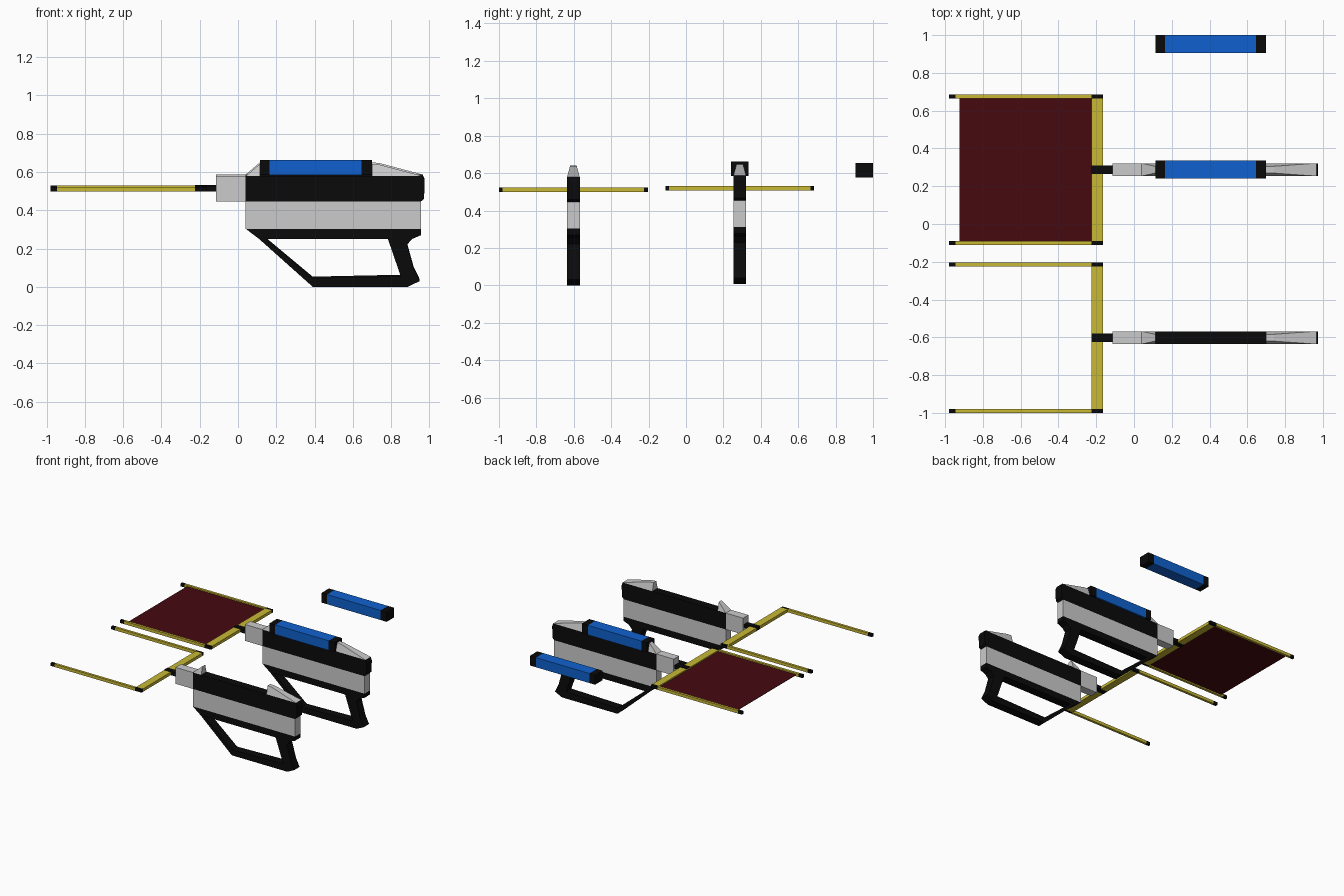
import bpy, bmesh

if "Cube" in bpy.data.objects:
    bpy.data.objects.remove(bpy.data.objects["Cube"])


def material(name, rgb):
    m = bpy.data.materials.new(name)
    m.diffuse_color = (*rgb, 1)
    m.use_nodes = True
    m.node_tree.nodes["Principled BSDF"].inputs["Base Color"].default_value = m.diffuse_color
    return m


BLACK = material("black", (0.003, 0.003, 0.003))
YELLOW = material("yellow", (0.58, 0.48, 0.035))
BLUE = material("blue", (0.005, 0.12, 0.62))
RED = material("dark_red", (0.06, 0.003, 0.005))


def finish(bm, name, mat):
    bmesh.ops.recalc_face_normals(bm, faces=bm.faces)
    me = bpy.data.meshes.new(name)
    bm.to_mesh(me)
    bm.free()
    if mat:
        me.materials.append(mat)
    ob = bpy.data.objects.new(name, me)
    bpy.context.collection.objects.link(ob)


def prism(name, polys, y, z, mat=None, width=0.068, top_width=None):
    """Side profiles (x, z) given thickness in y; points above the base narrow to top_width."""
    bm = bmesh.new()
    for poly in polys:
        base = min(p[1] for p in poly)
        high = max(p[1] for p in poly)
        rings = []
        for s in (-0.5, 0.5):
            ring = []
            for px, pz in poly:
                t = (pz - base) / (high - base)
                w = width + ((top_width or width) - width) * t
                ring.append(bm.verts.new((px, y + s * w, z + pz)))
            rings.append(ring)
            bm.faces.new(ring)
        n = len(poly)
        for i in range(n):
            j = (i + 1) % n
            bm.faces.new((rings[0][i], rings[0][j], rings[1][j], rings[1][i]))
    finish(bm, name, mat)


def box(name, x0, x1, y0, y1, z0, z1, mat=None):
    prism(name, [[(x0, z0), (x1, z0), (x1, z1), (x0, z1)]], (y0 + y1) / 2, 0, mat, y1 - y0)


def battery(name, y, z):
    h = 0.0475
    box(name + "_core", 0.165, 0.645, y - h, y + h, z, z + 0.078, BLUE)
    box(name + "_cap_rear", 0.115, 0.165, y - h, y + h, z, z + 0.078, BLACK)
    box(name + "_cap_front", 0.645, 0.70, y - h, y + h, z, z + 0.078, BLACK)


def tool(tag, y, z):
    # body: black upper shell, grey lower shell, grey nose
    prism(tag + "_upper_body", [[(0.04, 0.445), (0.955, 0.445), (0.972, 0.46), (0.975, 0.555),
                                 (0.965, 0.578), (0.04, 0.578)]], y, z, BLACK)
    prism(tag + "_lower_body", [[(0.04, 0.303), (0.957, 0.303), (0.957, 0.445), (0.04, 0.445)]], y, z)
    prism(tag + "_nose", [[(-0.115, 0.445), (0.04, 0.445), (0.04, 0.578), (-0.115, 0.578)]], y, z)
    # tapered fairings either side of the battery bay
    prism(tag + "_rear_fairing", [[(0.70, 0.578), (0.966, 0.578), (0.74, 0.638), (0.70, 0.642)]],
          y, z, None, 0.068, 0.034)
    prism(tag + "_nose_fairing", [[(0.04, 0.578), (0.115, 0.578), (0.115, 0.642)]],
          y, z, None, 0.068, 0.034)
    # grip loop: underside rail, slanted strut, foot, handle
    prism(tag + "_grip_loop", [
        [(0.04, 0.303), (0.11, 0.25), (0.91, 0.25), (0.957, 0.27), (0.957, 0.303)],
        [(0.11, 0.25), (0.39, 0.0), (0.39, 0.045), (0.144, 0.25)],
        [(0.39, 0.0), (0.85, 0.0), (0.85, 0.055), (0.39, 0.045)],
        [(0.85, 0.0), (0.887, 0.0), (0.95, 0.03), (0.918, 0.095), (0.883, 0.22),
         (0.91, 0.25), (0.783, 0.25), (0.85, 0.055)]], y, z, BLACK)
    # fork: connector, crossbar, two arms with black ends
    z0, z1 = z + 0.498, z + 0.522
    box(tag + "_connector", -0.225, -0.115, y - 0.023, y + 0.023, z0 - 0.001, z1 + 0.003, BLACK)
    box(tag + "_crossbar", -0.225, -0.165, y - 0.378, y + 0.378, z0, z1, YELLOW)
    for side, s in (("left", -1), ("right", 1)):
        y0, y1 = sorted((y + s * 0.378, y + s * 0.398))
        box(f"{tag}_{side}_corner", -0.225, -0.165, y0, y1, z0, z1, BLACK)
        box(f"{tag}_{side}_arm", -0.945, -0.225, y0, y1, z0, z1, YELLOW)
        box(f"{tag}_{side}_tip", -0.98, -0.945, y0, y1, z0, z1, BLACK)


tool("empty_tool", -0.602, 0.0)
tool("loaded_tool", 0.2875, 0.008)
# thin energy sheet stretched between the arms of the loaded tool
box("fork_sheet", -0.925, -0.225, 0.2875 - 0.378, 0.2875 + 0.378, 0.516, 0.520, RED)
battery("fitted_battery", 0.2875, 0.584)
battery("spare_battery", 0.9525, 0.576)
